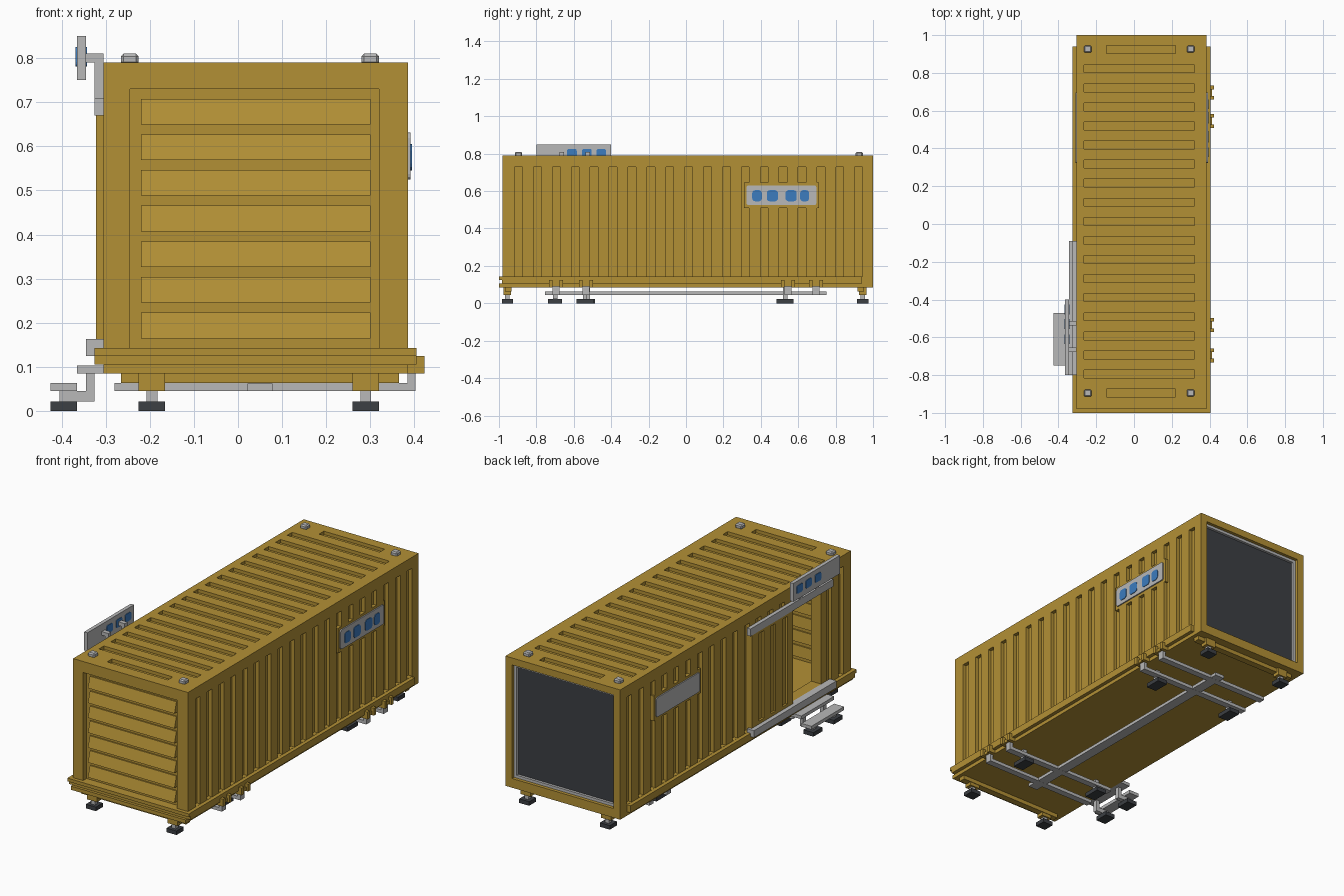
import bpy, bmesh, math
from mathutils import Vector

cube = bpy.data.objects.get("Cube")
if cube:
    bpy.data.objects.remove(cube, do_unlink=True)


def material(name, rgb):
    m = bpy.data.materials.new(name)
    m.use_nodes = True
    m.diffuse_color = (*rgb, 1)
    m.node_tree.nodes["Principled BSDF"].inputs["Base Color"].default_value = (*rgb, 1)
    return m


YELLOW = material("ochre_paint", (0.45, 0.28, 0.036))
GREY = material("light_grey_metal", (0.48, 0.48, 0.48))
DARK = material("dark_slate", (0.045, 0.05, 0.057))
BLUE = material("blue_paint", (0.045, 0.2, 0.52))


def add_box(bm, x, y, z):
    c = [bm.verts.new((a, b, d)) for a in x for b in y for d in z]
    for f in ((0, 1, 3, 2), (4, 6, 7, 5), (0, 4, 5, 1), (2, 3, 7, 6), (0, 2, 6, 4), (1, 5, 7, 3)):
        bm.faces.new([c[i] for i in f])


def finish(name, bm, mat):
    bmesh.ops.recalc_face_normals(bm, faces=bm.faces)
    me = bpy.data.meshes.new(name)
    bm.to_mesh(me)
    bm.free()
    me.materials.append(mat)
    ob = bpy.data.objects.new(name, me)
    bpy.context.scene.collection.objects.link(ob)
    return ob


def boxes(name, mat, *ranges):
    bm = bmesh.new()
    for r in ranges:
        add_box(bm, *r)
    return finish(name, bm, mat)


def prism(name, mat, points, axis, lo, hi):
    """Extrude an outline along axis 0 (points are y,z; several outlines allowed)."""
    bm = bmesh.new()
    for outline in points:
        a, b = [[bm.verts.new((v, p, q) if axis == 0 else (p, v, q)) for p, q in outline] for v in (lo, hi)]
        n = len(a)
        bm.faces.new(a)
        bm.faces.new(b)
        for i in range(n):
            bm.faces.new((a[i], a[(i + 1) % n], b[(i + 1) % n], b[i]))
    return finish(name, bm, mat)


def cut(ob, ranges):
    """Subtract boxes from an object and bake the result."""
    cutter = boxes("cutter", YELLOW, *ranges)
    cutter.hide_render = True
    mod = ob.modifiers.new("cut", 'BOOLEAN')
    mod.operation, mod.solver, mod.object = 'DIFFERENCE', 'EXACT', cutter
    bpy.context.view_layer.update()
    dg = bpy.context.evaluated_depsgraph_get()
    me = bpy.data.meshes.new_from_object(ob.evaluated_get(dg))
    ob.modifiers.clear()
    ob.data = me
    bpy.data.objects.remove(cutter, do_unlink=True)


def span(c, half):
    return (c - half, c + half)


# Corrugation positions shared by roof, walls and door
SLOTS = [-0.895 + 0.101 * i for i in range(19)]
HW = 0.021

# Container shell: hollow, grooved, with doorway and window recess
shell = boxes("container_shell", YELLOW, ((-0.305, 0.385), (-0.98, 1.0), (0.085, 0.79)))
cut(shell, [((-0.245, 0.32), (-1.1, 1.1), (0.143, 0.73))])
grooves = []
for i, y in enumerate(SLOTS):
    xr = (-0.145, 0.22) if i in (0, 18) else (-0.265, 0.32)
    grooves.append((xr, span(y, HW), (0.772, 0.9)))
    grooves.append(((0.365, 0.5), span(y, HW), (0.144, 0.73)))
    if not -0.75 < y < -0.44:
        grooves.append(((-0.5, -0.285), span(y, HW), (0.144, 0.73)))
cut(shell, grooves)
cut(shell, [((-0.5, -0.2), (-0.725, -0.45), (0.163, 0.67))])
cut(shell, [((-0.265, 0.345), (0.96, 1.1), (0.135, 0.752))])

# Front louvre wall
boxes("louvre_panel", YELLOW, ((-0.245, 0.32), (-0.95, -0.93), (0.143, 0.73)))
slats = []
for i in range(7):
    z = 0.165 + 0.0808 * i
    slats.append([(-0.95, z + 0.058), (-0.957, z + 0.058), (-0.974, z), (-0.95, z)])
    slats.append([(-0.93, z), (-0.915, z), (-0.923, z + 0.058), (-0.93, z + 0.058)])
prism("louvre_slats", YELLOW, slats, 0, -0.22, 0.30)

# Rear window with grey frame
boxes("rear_window", DARK, ((-0.265, 0.345), (0.95, 0.968), (0.135, 0.752)))
boxes("rear_window_frame", GREY,
      ((-0.265, -0.25), (0.96, 0.982), (0.135, 0.752)), ((0.33, 0.345), (0.96, 0.982), (0.135, 0.752)),
      ((-0.25, 0.33), (0.96, 0.982), (0.135, 0.15)), ((-0.25, 0.33), (0.96, 0.982), (0.737, 0.752)))

# Base ledges: side rails and flanged front beam
boxes("side_ledges", YELLOW,
      ((-0.325, -0.30), (-0.98, 0.94), (0.105, 0.143)), ((0.38, 0.405), (-0.98, 0.94), (0.105, 0.143)))
boxes("front_beam", YELLOW,
      ((-0.325, 0.405), (-1.0, -0.975), (0.125, 0.143)), ((-0.325, 0.405), (-0.985, -0.975), (0.105, 0.125)),
      ((-0.305, 0.385), (-1.0, -0.975), (0.085, 0.105)))

# Roof corner fittings with chamfered tops
for x in (-0.245, 0.30):
    for y in (SLOTS[0], SLOTS[-1] + 0.003):
        ob = boxes("roof_fitting", GREY, (span(x, 0.02), span(y, 0.019), (0.785, 0.81)))
        mod = ob.modifiers.new("chamfer", 'BEVEL')
        mod.width, mod.segments = 0.006, 1

# Wall signs and their flush backing
def rounded(cy, cz, hy, hz, r=0.012):
    pts = []
    for k, (sy, sz) in enumerate(((1, 1), (-1, 1), (-1, -1), (1, -1))):
        for j in range(4):
            a = math.pi / 2 * (k + j / 3)
            pts.append((cy + sy * (hy - r) + r * math.cos(a), cz + sz * (hz - r) + r * math.sin(a)))
    return pts


for side, wall, s in (("left", 0.385, 1), ("right", -0.305, -1)):
    boxes(side + "_sign_backing", YELLOW,
          (sorted((wall - s * 0.022, wall - s * 0.0005)), (0.31, 0.71), (0.51, 0.645)))
    prism(side + "_wall_sign", GREY, [rounded(0.51, 0.578, 0.187, 0.053)], 0, *sorted((wall - s * 0.01, wall + s * 0.006)))

# Abstract blue patches on the signs
patches = [rounded(y, 0.575, hy, 0.03, 0.016) for y, hy in ((0.38, 0.026), (0.462, 0.03), (0.562, 0.03), (0.634, 0.024))]
prism("left_sign_patches", BLUE, patches, 0, 0.39, 0.394)
patches = [rounded(y, 0.803, 0.026, 0.022, 0.01) for y in (-0.61, -0.53, -0.453)]
prism("roof_sign_patches", BLUE, patches, 0, -0.368, -0.342)

# Sign standing above the doorway on two bent posts
boxes("roof_sign", GREY, ((-0.365, -0.345), (-0.80, -0.40), (0.75, 0.85)))
for y in (-0.525, -0.665):
    boxes("roof_sign_post", GREY, ((-0.325, -0.305), span(y, 0.012), (0.71, 0.81)),
          ((-0.346, -0.325), span(y, 0.012), (0.79, 0.81)))

# Sliding door with its rails
boxes("door_rails", GREY, ((-0.325, -0.304), (-0.80, -0.09), (0.67, 0.71)),
      ((-0.345, -0.304), (-0.80, -0.09), (0.125, 0.163)))
door = boxes("sliding_door", YELLOW, ((-0.322, -0.304), (-0.46, -0.105), (0.163, 0.67)))
cut(door, [((-0.4, -0.311), span(y, HW), (0.18, 0.655)) for y in SLOTS if -0.44 < y < -0.13])

# Entrance steps
STEP_Y = (-0.75, -0.47)
boxes("step_treads", GREY, ((-0.425, -0.365), STEP_Y, (0.045, 0.063)), ((-0.365, -0.305), STEP_Y, (0.085, 0.103)))
for y in (-0.70, -0.525):
    boxes("step_bracket", GREY, ((-0.405, -0.325), span(y, 0.012), (0.022, 0.045)),
          ((-0.345, -0.325), span(y, 0.012), (0.03, 0.086)))
    boxes("step_foot", DARK, (span(-0.395, 0.03), span(y, 0.038), (0, 0.022)))

# Levelling feet
for y, hy in ((-0.955, 0.03), (-0.54, 0.045), (0.53, 0.045), (0.945, 0.03)):
    for x in (-0.195, 0.29):
        boxes("foot_pad", DARK, (span(x, 0.03), span(y, hy), (0, 0.022)))
        boxes("foot_stem", GREY, (span(x, 0.012), span(y, 0.012), (0.02, 0.088)))
        if abs(y) > 0.9:
            boxes("foot_socket", YELLOW, (span(x, 0.03), span(y, 0.02), (0.045, 0.088)))

# End beams under the floor
for y in (-0.95, 0.935):
    boxes("end_beam", YELLOW, ((-0.265, 0.365), span(y, 0.018), (0.063, 0.088)))

# Undercarriage rails and the side brackets that hold them
boxes("spine_rail", GREY, ((0.022, 0.078), (-0.755, 0.75), (0.0455, 0.0625)))
for y in (-0.695, -0.535, 0.545, 0.695):
    boxes("cross_rail", GREY, ((-0.28, 0.402), span(y, 0.018), (0.045, 0.063)),
          ((0.384, 0.402), span(y, 0.018), (0.045, 0.095)))
    boxes("rail_bracket", YELLOW, ((0.384, 0.423), (y - 0.037, y - 0.018), (0.085, 0.125)),
          ((0.384, 0.423), (y + 0.018, y + 0.037), (0.085, 0.125)),
          ((0.384, 0.412), (y - 0.018, y + 0.018), (0.09, 0.108)))
